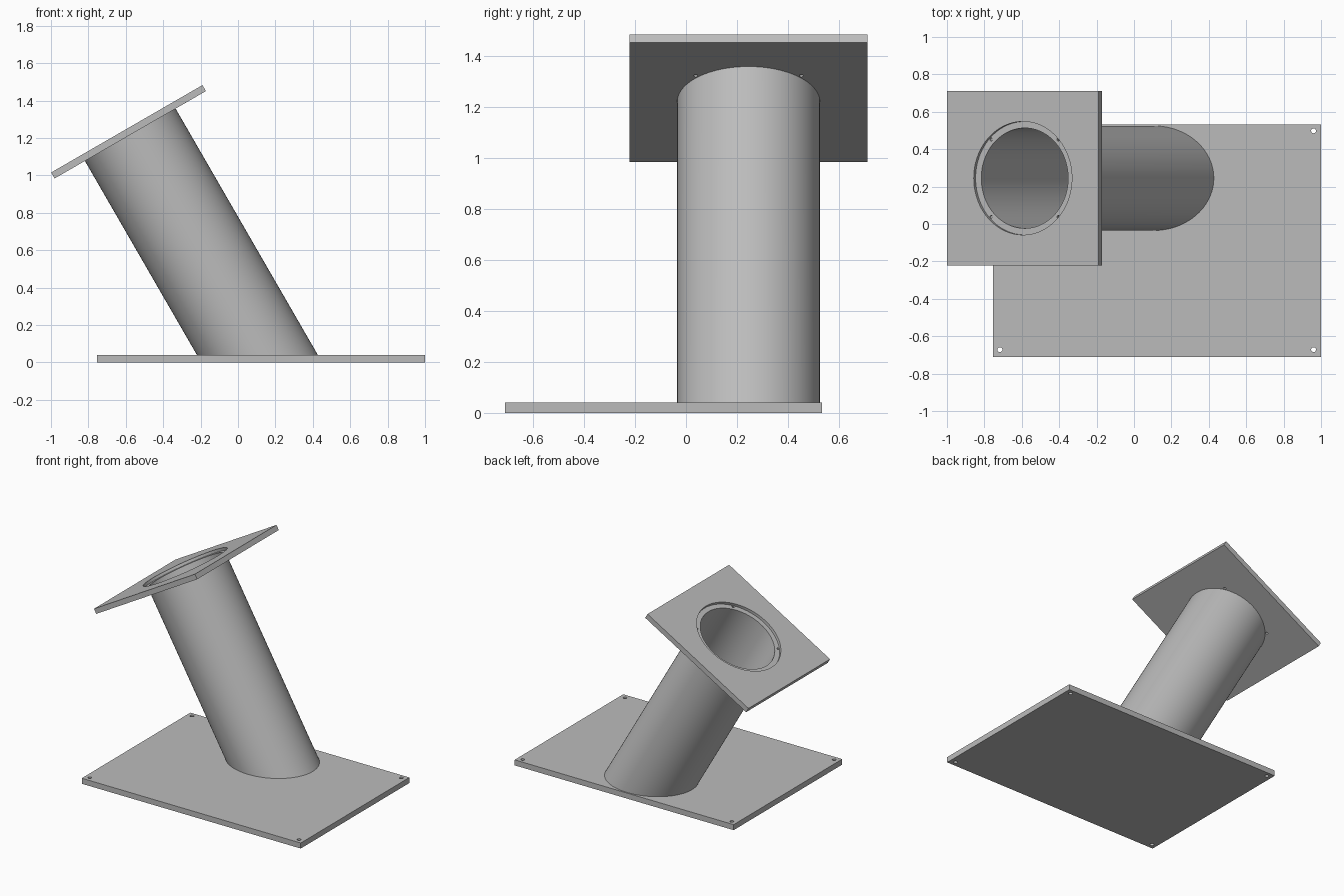
import bpy, bmesh, math
from mathutils import Matrix, Vector

if "Cube" in bpy.data.objects:
    bpy.data.objects.remove(bpy.data.objects["Cube"])

grey = bpy.data.materials.new("steel grey")
grey.use_nodes = True
grey.diffuse_color = (0.5, 0.5, 0.5, 1)
grey.node_tree.nodes["Principled BSDF"].inputs["Base Color"].default_value = grey.diffuse_color

CENTRE_Y = 0.245
BASE_TOP = 0.04
PLATE = 0.037          # flange thickness
LIP = 0.017            # height of the lip inside the flange
R_OUT, R_IN, R_BORE = 0.28, 0.268, 0.303
# Frame of the leaning pipe: origin under the flange, z along the pipe
TILT = Matrix.Translation((-0.576, CENTRE_Y, 1.217)) @ Matrix.Rotation(math.radians(-30), 4, "Y")


def make(name, bm):
    bmesh.ops.recalc_face_normals(bm, faces=bm.faces)
    mesh = bpy.data.meshes.new(name)
    bm.to_mesh(mesh)
    bm.free()
    mesh.materials.append(grey)
    obj = bpy.data.objects.new(name, mesh)
    bpy.context.collection.objects.link(obj)
    return obj


def activate(obj):
    bpy.ops.object.select_all(action="DESELECT")
    obj.select_set(True)
    bpy.context.view_layer.objects.active = obj


def slab(name, low, high, frame=Matrix()):
    low, high = Vector(low), Vector(high)
    bm = bmesh.new()
    bmesh.ops.create_cube(bm, size=1, matrix=frame @ Matrix.Translation((low + high) / 2)
                          @ Matrix.Diagonal((*(high - low), 1)))
    return make(name, bm)


def drill(obj, x, y, radius, z0, z1, frame=Matrix(), sides=24):
    bm = bmesh.new()
    bmesh.ops.create_cone(bm, cap_ends=True, segments=sides, radius1=radius, radius2=radius,
                          depth=z1 - z0, matrix=frame @ Matrix.Translation((x, y, (z0 + z1) / 2)))
    cutter = make("cutter", bm)
    cutter.hide_render = True
    cut = obj.modifiers.new("hole", "BOOLEAN")
    cut.operation, cut.solver, cut.object = "DIFFERENCE", "EXACT", cutter
    activate(obj)
    bpy.ops.object.modifier_apply(modifier=cut.name)
    bpy.data.objects.remove(cutter)


def smooth(obj):
    activate(obj)
    bpy.ops.object.shade_smooth_by_angle(angle=math.radians(30))


# Base plate with a bolt hole in each corner
base = slab("base_plate", (-0.755, -0.71, 0), (1, 0.533, BASE_TOP))
for x in (-0.717, 0.96):
    for y in (-0.672, 0.498):
        drill(base, x, y, 0.013, -0.1, 0.1)
smooth(base)

# Tilted square flange with a stepped bore and four small lip holes
half = 0.467
flange = slab("top_flange", (-half, -half, 0), (half, half, PLATE), TILT)
drill(flange, 0, 0, R_OUT - 0.001, -0.1, 0.1, TILT, 96)
drill(flange, 0, 0, R_BORE, LIP, 0.1, TILT, 96)
for sx in (-1, 1):
    for sy in (-1, 1):
        drill(flange, sx * 0.207, sy * 0.207, 0.008, -0.1, 0.1, TILT)
smooth(flange)

# Hollow pipe: a lathed wall, cut level at the base plate
bm = bmesh.new()
profile = [(R_OUT, -2), (R_OUT, LIP), (R_IN, LIP), (R_IN, -2)]
verts = [bm.verts.new((r, 0, z)) for r, z in profile]
edges = [bm.edges.new(pair) for pair in zip(verts, verts[1:])]
bmesh.ops.spin(bm, geom=verts + edges, axis=(0, 0, 1), cent=(0, 0, 0),
               angle=math.tau, steps=96, use_duplicate=False)
bmesh.ops.remove_doubles(bm, verts=bm.verts, dist=0.0001)
bm.transform(TILT)
bmesh.ops.bisect_plane(bm, geom=bm.verts[:] + bm.edges[:] + bm.faces[:],
                       plane_co=(0, 0, BASE_TOP), plane_no=(0, 0, 1), clear_inner=True)
smooth(make("leaning_pipe", bm))
